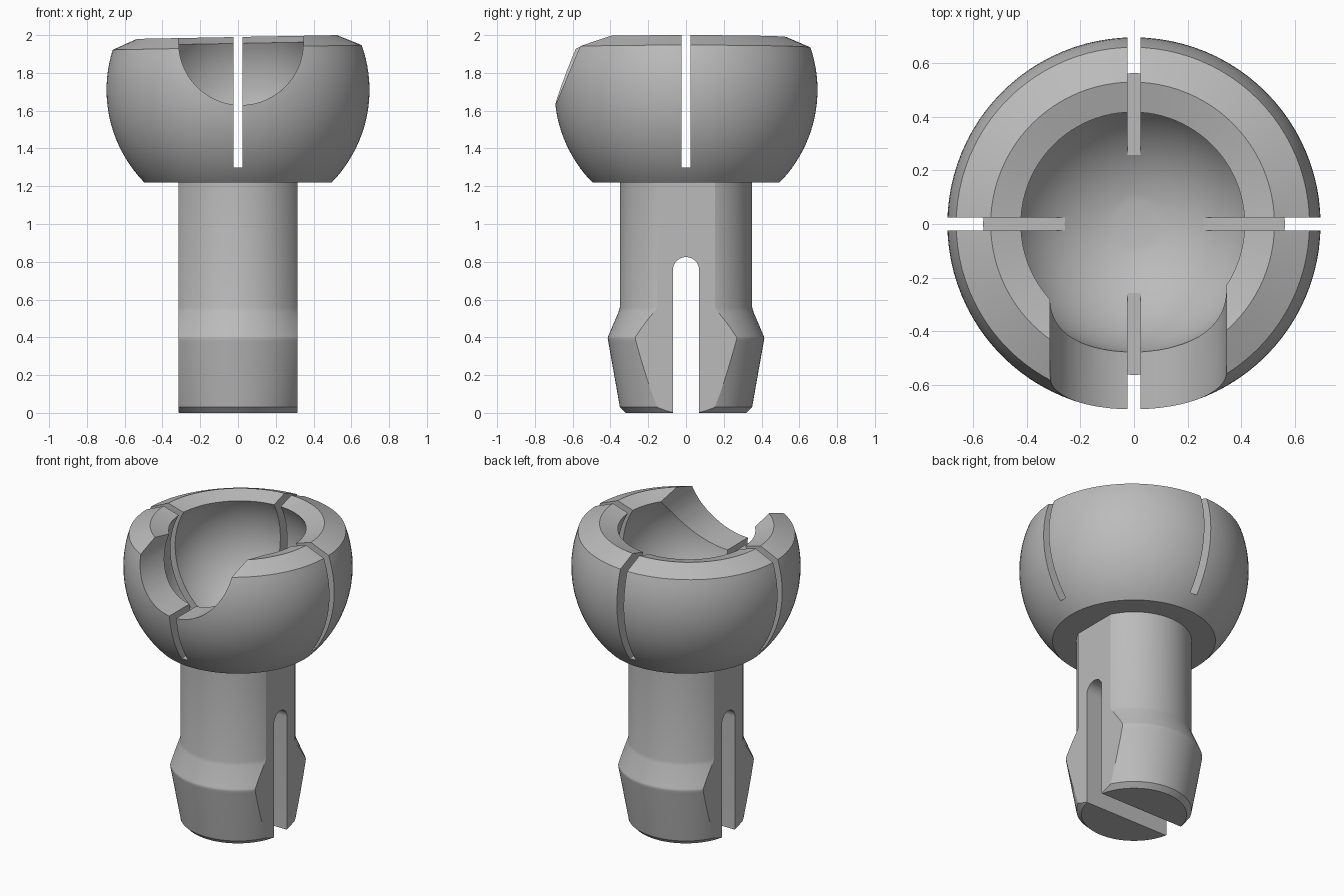
import bpy, bmesh, math
from mathutils import Matrix, Vector

cube = bpy.data.objects.get("Cube")
if cube:
    bpy.data.objects.remove(cube, do_unlink=True)

grey = bpy.data.materials.new("plain_grey")
GREY = (0.5, 0.5, 0.5, 1)
grey.use_nodes = True
grey.diffuse_color = GREY
grey.node_tree.nodes["Principled BSDF"].inputs["Base Color"].default_value = GREY


def make_object(name, bm):
    bmesh.ops.recalc_face_normals(bm, faces=bm.faces)
    mesh = bpy.data.meshes.new(name)
    bm.to_mesh(mesh)
    bm.free()
    mesh.materials.append(grey)
    obj = bpy.data.objects.new(name, mesh)
    bpy.context.collection.objects.link(obj)
    return obj


def lathe(profile, steps=96):
    """Revolve (radius, height) points that start and end on the z axis."""
    bm = bmesh.new()
    verts = [bm.verts.new((r, 0, z)) for r, z in profile]
    edges = [bm.edges.new(pair) for pair in zip(verts, verts[1:])]
    bmesh.ops.spin(bm, geom=verts + edges, cent=(0, 0, 0), axis=(0, 0, 1),
                   angle=math.tau, steps=steps, use_duplicate=False)
    bmesh.ops.remove_doubles(bm, verts=bm.verts, dist=1e-4)
    return bm


def prism(points, place, depth):
    """Extrude an outline; place(u, v, w) sets the directions."""
    bm = bmesh.new()
    face = bm.faces.new([bm.verts.new(place(u, v, depth[0])) for u, v in points])
    shift = Vector(place(0, 0, depth[1])) - Vector(place(0, 0, depth[0]))
    new = bmesh.ops.extrude_face_region(bm, geom=[face])["geom"]
    moved = [g for g in new if isinstance(g, bmesh.types.BMVert)]
    bmesh.ops.translate(bm, verts=moved, vec=shift)
    return make_object("cutter", bm)


def box(x, y, z):
    outline = [(-x, -y), (x, -y), (x, y), (-x, y)]
    return prism(outline, lambda u, v, w: (u, v, w), z)


def arch(radius, centre, end, side, steps):
    """Half round outline with straight legs reaching to the height end."""
    arc = [(radius * math.cos(math.pi * i / steps),
            centre + side * radius * math.sin(math.pi * i / steps))
           for i in range(steps + 1)]
    return arc + [(-radius, end), (radius, end)]


def boolean(obj, cutter, operation="DIFFERENCE"):
    cutter.hide_render = True
    mod = obj.modifiers.new("cut", "BOOLEAN")
    mod.operation, mod.solver, mod.object = operation, "EXACT", cutter
    bpy.context.view_layer.objects.active = obj
    bpy.ops.object.modifier_apply(modifier=mod.name)
    bpy.data.objects.remove(cutter, do_unlink=True)


def smooth(obj, degrees):
    bpy.ops.object.select_all(action="DESELECT")
    obj.select_set(True)
    bpy.context.view_layer.objects.active = obj
    bpy.ops.object.shade_smooth_by_angle(angle=math.radians(degrees))


# Hollow socket: outer sphere, ridged rim, inner sphere with a small flat floor
CENTRE, OUTER, INNER, BASE = 1.71, 0.697, 0.485, 1.22


def sphere_arc(radius, start, end, steps):
    angles = [math.radians(start + (end - start) * i / steps) for i in range(steps + 1)]
    return [(radius * math.cos(a), CENTRE + radius * math.sin(a)) for a in angles]


profile = [(0, 1.1)] + sphere_arc(OUTER, -55, 18.8, 24) + [(0.53, 1.99)]
profile += sphere_arc(INNER, 30.5, -80, 32)
profile.append((0, profile[-1][1]))
bm = lathe(profile)

# Slightly tilted rim, level base
pivot = Vector((0, 0, CENTRE))
bmesh.ops.rotate(bm, verts=bm.verts, cent=pivot,
                 matrix=Matrix.Rotation(math.radians(-1.08), 3, "Y"))
cut = bmesh.ops.bisect_plane(bm, geom=bm.verts[:] + bm.edges[:] + bm.faces[:],
                             plane_co=(0, 0, BASE), plane_no=(0, 0, -1),
                             clear_outer=True)["geom_cut"]
bmesh.ops.edgeloop_fill(bm, edges=[g for g in cut if isinstance(g, bmesh.types.BMEdge)])
socket = make_object("ball_socket", bm)

# Round front notch
boolean(socket, prism(arch(0.33, 1.96, 2.3, -1, 48),
                      lambda u, v, w: (u + 0.016, w, v), (-1, -0.05)))
# Four narrow slits
boolean(socket, box(0.025, 1, (1.3, 2.3)))
boolean(socket, box(1, 0.025, (1.3, 2.3)))
smooth(socket, 18)

# Stem with a barbed foot
stem = make_object("stem", lathe([
    (0, 0), (0.32, 0), (0.35, 0.03), (0.412, 0.38), (0.4145, 0.395), (0.414, 0.4),
    (0.41, 0.41), (0.357, 0.535), (0.35, 0.56), (0.35, 1.225), (0, 1.225)]))
# Flat sides
boolean(stem, box(0.315, 1, (-1, 3)), "INTERSECT")
# Round topped slot
boolean(stem, prism(arch(0.07, 0.755, -0.5, 1, 24),
                    lambda u, v, w: (w, u, v), (-1, 1)))
smooth(stem, 18)
